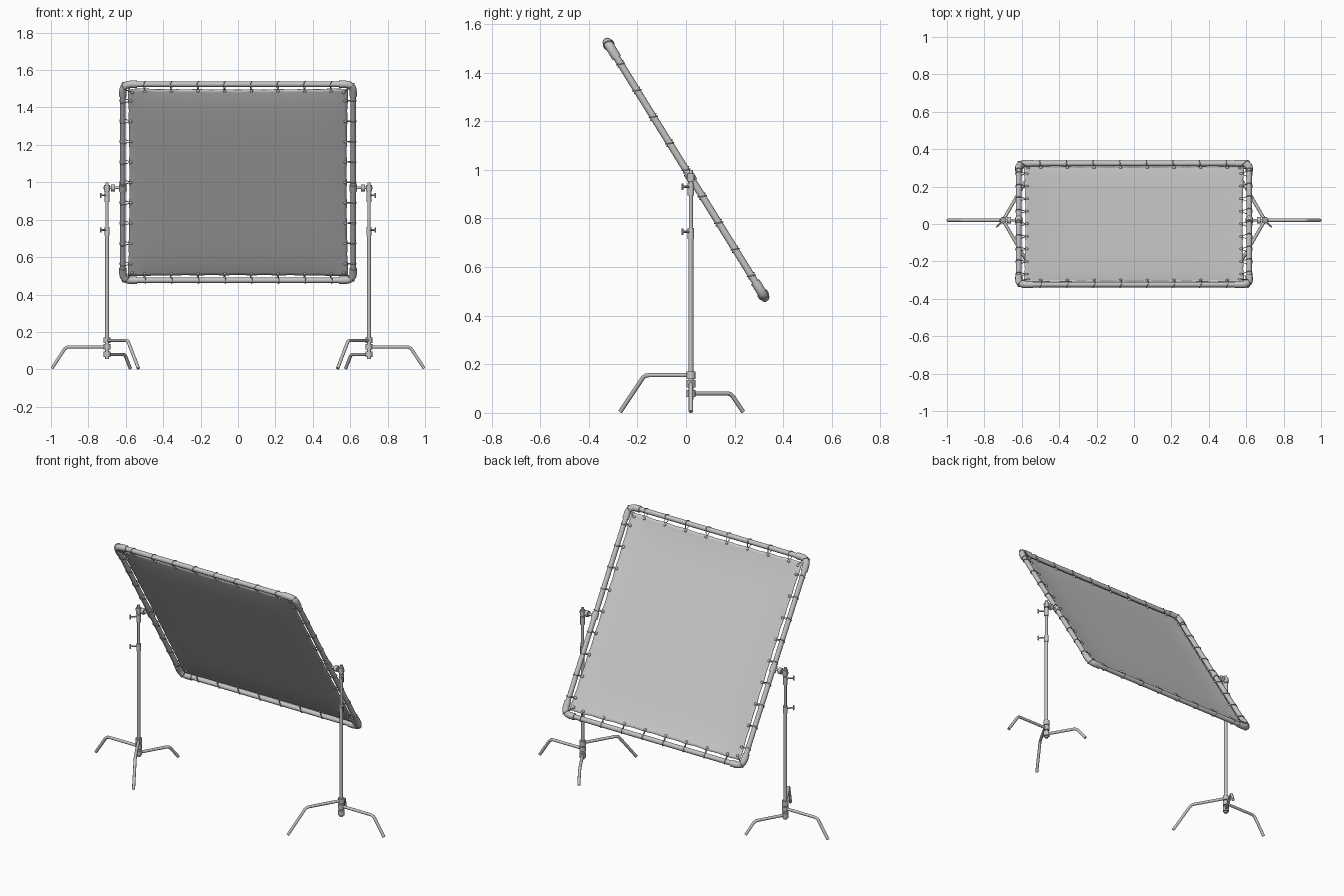
import bpy, bmesh
from math import sin, cos, pi, radians
from mathutils import Vector, Matrix

cube = bpy.data.objects.get("Cube")
if cube:
    bpy.data.objects.remove(cube)


def material(name, value):
    m = bpy.data.materials.new(name)
    m.use_nodes = True
    colour = (value, value, value, 1)
    m.diffuse_color = colour
    m.node_tree.nodes["Principled BSDF"].inputs["Base Color"].default_value = colour
    return m


METAL = material("grey metal", 0.56)
CLOTH = material("pale grey cloth", 0.58)
CORD = material("grey cord", 0.5)


def add_mesh(name, mesh, mat):
    mesh.materials.clear()
    mesh.materials.append(mat)
    mesh.shade_smooth()
    mesh.set_sharp_from_angle(angle=radians(40))
    ob = bpy.data.objects.new(name, mesh)
    bpy.context.scene.collection.objects.link(ob)
    return ob


def fillet(points, cut):
    """Round the inner corners of a path."""
    pts = [Vector(p) for p in points]
    if cut == 0:
        return pts
    out = [pts[0]]
    for a, b, c in zip(pts, pts[1:], pts[2:]):
        p, q = b + (a - b).normalized() * cut, b + (c - b).normalized() * cut
        for i in range(7):
            t = i / 6
            out.append(p * (1 - t) ** 2 + b * 2 * t * (1 - t) + q * t * t)
    return out + [pts[-1]]


def pipe(name, paths, radius, mat=METAL, cut=0, closed=False, place=Matrix(), sides=3):
    """Sweep a round section along each path and keep the result as a mesh."""
    cu = bpy.data.curves.new(name, "CURVE")
    cu.dimensions = "3D"
    cu.bevel_depth = radius
    cu.bevel_resolution = sides
    cu.use_fill_caps = True
    for path in paths:
        pts = fillet(path, cut)
        sp = cu.splines.new("POLY")
        sp.points.add(len(pts) - 1)
        for sp_pt, p in zip(sp.points, pts):
            sp_pt.co = (*(place @ p), 1)
        sp.use_cyclic_u = closed
    tmp = bpy.data.objects.new("tmp", cu)
    bpy.context.scene.collection.objects.link(tmp)
    dg = bpy.context.evaluated_depsgraph_get()
    mesh = bpy.data.meshes.new_from_object(tmp.evaluated_get(dg))
    bpy.data.objects.remove(tmp)
    return add_mesh(name, mesh, mat)


# Tilted panel space: x across, y up the slope, z out of the front
TILT = Matrix.Translation((0, 0, 1)) @ Matrix.Rotation(radians(121.7), 4, "X")
H = 0.616          # half size of the frame
TUBE = 0.0145
ELBOW = 0.0195
PIVOT = -0.035     # where the stands hold the frame

# Frame tubes, corner elbows and pivot clamps
edges, elbows, clamps = [], [], []
for k in range(4):
    turn = Matrix.Rotation(k * pi / 2, 3, "Z")
    edges.append([turn @ Vector((H, y, 0)) for y in (-H + 0.05, H - 0.05)])
    elbows.append([turn @ Vector(p) for p in ((H, H - 0.075, 0), (H, H, 0), (H - 0.075, H, 0))])
for s in (-1, 1):
    clamps.append([(s * H, PIVOT - 0.02, 0), (s * H, PIVOT + 0.02, 0)])
pipe("frame_tubes", edges, TUBE, place=TILT, sides=4)
pipe("frame_elbows", elbows, ELBOW, cut=0.045, place=TILT, sides=4)
pipe("frame_clamps", clamps, ELBOW, place=TILT, sides=4)

# Cloth panel: edges bow inward between ties, the middle sags a little
bm = bmesh.new()
bmesh.ops.create_grid(bm, x_segments=72, y_segments=72, size=1)
for v in bm.verts:
    x, y = v.co.x, v.co.y
    half_x = 0.59 - 0.008 * (1 - y * y) - 0.003 * sin(y * 4.5 * pi) ** 2
    half_y = 0.59 - 0.006 * (1 - x * x) - 0.003 * cos(x * 4.1 * pi) ** 2
    sag = 0.011 * (1 - abs(x) ** 7) * (1 - abs(y) ** 7)
    v.co = TILT @ Vector((x * half_x, y * half_y, sag))
mesh = bpy.data.meshes.new("cloth_panel")
bm.to_mesh(mesh)
bm.free()
cloth = add_mesh("cloth_panel", mesh, CLOTH)
thick = cloth.modifiers.new("thickness", "SOLIDIFY")
thick.thickness = 0.003
thick.offset = 0

# Ball ties: a cord loop round the tube, held by a bead at the cloth edge
loops, beads = [], []


def tie(angle, along, bead, centre, radius):
    turn = Matrix.Rotation(angle, 3, "Z")
    path = [(bead, along, 0)]
    for i in range(13):
        a = radians(115 - i * 230 / 12)
        path.append((centre + radius * cos(a), along + 0.006 * sin(a), radius * sin(a)))
    loops.append([turn @ Vector(p) for p in path])
    beads.append(turn @ Vector((bead, along, 0)))


for k in range(4):
    count, step = (9, 0.128) if k % 2 == 0 else (8, 0.1425)
    for i in range(count):
        tie(k * pi / 2, (i - (count - 1) / 2) * step, 0.573, H, TUBE + 0.002)
    tie(k * pi / 2 + pi / 4, 0, 0.8, 0.855, ELBOW + 0.002)
pipe("tie_cords", loops, 0.0025, CORD, closed=True, place=TILT, sides=1)

bm = bmesh.new()
for p in beads:
    bmesh.ops.create_icosphere(bm, subdivisions=2, radius=0.009,
                               matrix=TILT @ Matrix.Translation(p))
mesh = bpy.data.meshes.new("tie_beads")
bm.to_mesh(mesh)
bm.free()
add_mesh("tie_beads", mesh, CORD)

# Stands: local x points outward from the panel
LEGS = [(0, 0.12, 0.22, 0.295), (240, 0.155, 0.22, 0.335), (120, 0.08, 0.19, 0.248)]
for s, side in ((1, "left"), (-1, "right")):
    place = Matrix.Translation((s * 0.7, 0.02, 0)) @ Matrix.Diagonal((s, 1, 1, 1))

    def part(name, paths, radius, **options):
        pipe(f"{side}_{name}", paths, radius, place=place, **options)

    def upright(name, low, high, radius):
        part(name, [[(0, 0, low), (0, 0, high)]], radius, sides=4)

    upright("lower_pole", 0.055, 0.74, 0.0105)
    upright("upper_pole", 0.74, 1.0, 0.0085)
    upright("middle_collar", 0.715, 0.76, 0.0135)
    upright("upper_collar", 0.895, 0.945, 0.0135)
    upright("head_sleeve", 0.952, 0.985, 0.0155)

    # Bent legs and their hubs
    legs, hubs = [], []
    for deg, z, knee, foot in LEGS:
        d = Vector((cos(radians(deg)), sin(radians(deg)), 0))
        up = Vector((0, 0, z))
        legs.append([up, up + d * knee, d * foot + Vector((0, 0, 0.005))])
        hubs.append([up - Vector((0, 0, 0.015)), up + Vector((0, 0, 0.015))])
    part("legs", legs, 0.0088, cut=0.02)
    part("leg_hubs", hubs, 0.0185, sides=4)

    # Tightening handles with small crossbars
    stems, bars = [], []
    for z in (0.745, 0.93):
        stems.append([(0, 0, z), (0.034, -0.034, z)])
        bars.append([(0.034, -0.034, z - 0.014), (0.034, -0.034, z + 0.014)])
    part("handle_stems", stems, 0.0045, sides=2)
    part("handle_bars", bars, 0.0045, sides=2)

    # Pivot arm that carries the frame
    z = 0.97
    part("pivot_arm", [[(0.018, 0, z), (-0.084, 0, z)]], 0.0075)
    part("pivot_block", [[(-0.022, 0, z), (-0.042, 0, z)]], 0.0185, sides=4)
